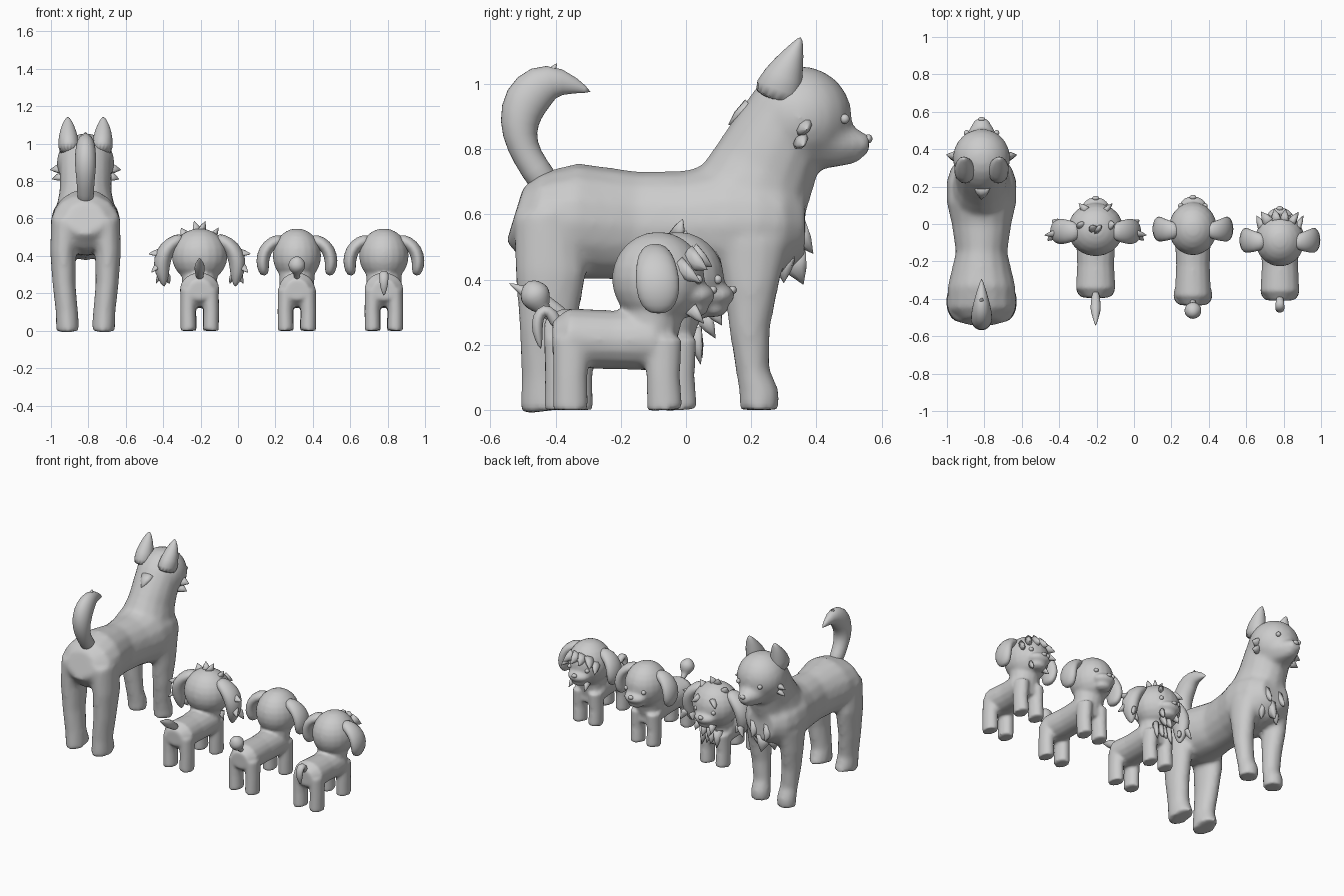
import bpy, bmesh, math
from mathutils import Vector, Matrix

X, Y = Vector((1, 0, 0)), Vector((0, 1, 0))


def tube(bm, pts, m=1, side=X, n=16):
    """Loft ellipses (x, y, z, radius along side, radius across) along a path."""
    c = [Vector((p[0] * m, p[1], p[2])) for p in pts]
    rings = []
    for i, p in enumerate(pts):
        t = (c[min(i + 1, len(c) - 1)] - c[max(i - 1, 0)]).normalized()
        u = (side - t * side.dot(t)).normalized()
        w = t.cross(u)
        rings.append([bm.verts.new(c[i] + u * p[3] * math.cos(a) + w * p[4] * math.sin(a))
                      for a in (2 * math.pi * k / n for k in range(n))])
    for r, s in zip(rings, rings[1:]):
        for k in range(n):
            bm.faces.new((r[k], r[(k + 1) % n], s[(k + 1) % n], s[k]))
    bm.faces.new(rings[0][::-1])
    bm.faces.new(rings[-1])


def ball(bm, c, r):
    bmesh.ops.create_uvsphere(bm, u_segments=20, v_segments=12, radius=1,
                              matrix=Matrix.Translation(c) @ Matrix.Diagonal((*r, 1)))


def tuft(bm, base, tip, r, m=1):
    """Flattened pointed lock of fur."""
    b, t = Vector(base), Vector(tip)
    mid = b.lerp(t, 0.55)
    tube(bm, [(*b, r, r * .6), (*mid, r * .6, r * .4), (*t, .001, .001)], m, Vector((.5, .6, .6)), 8)


def make(name, bm, loc, voxel=0, subsurf=0):
    bmesh.ops.recalc_face_normals(bm, faces=bm.faces)
    for f in bm.faces:
        f.smooth = True
    me = bpy.data.meshes.new(name)
    bm.to_mesh(me)
    bm.free()
    ob = bpy.data.objects.new(name, me)
    bpy.context.collection.objects.link(ob)
    ob.location = loc
    if voxel:
        r = ob.modifiers.new("blend", 'REMESH')
        r.mode, r.voxel_size, r.use_smooth_shade = 'VOXEL', voxel, True
        s = ob.modifiers.new("soften", 'SMOOTH')
        s.factor, s.iterations = .5, 9
    if subsurf:
        ob.modifiers.new("round", 'SUBSURF').levels = subsurf
        ob.modifiers["round"].render_levels = subsurf
    return ob


def big_dog():
    loc = (-.815, 0, 0)
    # torso, neck, head, muzzle and legs blended together
    bm = bmesh.new()
    tube(bm, [(0, y, z, a, b) for y, z, a, b in (
        (-.525, .6, .1, .09), (-.46, .58, .18, .15), (-.34, .58, .183, .178), (-.15, .565, .138, .167),
        (0, .565, .16, .17), (.12, .57, .188, .195), (.22, .57, .188, .18), (.3, .57, .165, .16),
        (.365, .57, .1, .1))])
    tube(bm, [(0, .17, .6, .17, .19), (0, .24, .74, .14, .165), (0, .29, .85, .14, .145), (0, .33, .93, .14, .13)])
    ball(bm, (0, .35, .9), (.155, .16, .155))
    tube(bm, [(0, .4, .84, .12, .1), (0, .5, .815, .07, .055), (0, .562, .815, .035, .03)])
    tube(bm, [(0, .38, .8, .1, .07), (0, .47, .775, .06, .03), (0, .535, .775, .03, .015)])
    for m in (1, -1):
        tube(bm, [(.1, -.42, .6, .085, .11), (.12, -.415, .42, .07, .11), (.115, -.425, .25, .062, .088),
                  (.1, -.43, .1, .06, .075), (.095, -.415, .0, .063, .095)], m)
        tube(bm, [(.11, .2, .52, .078, .12), (.12, .2, .38, .066, .085), (.112, .195, .25, .06, .064),
                  (.1, .205, .12, .056, .052), (.097, .225, .05, .06, .062), (.097, .225, .0, .06, .062)], m)
    make("big_dog_body", bm, loc, .014)
    # upright ears
    bm = bmesh.new()
    for m in (1, -1):
        tube(bm, [(.085, .27, .94, .065, .09), (.093, .3, 1.03, .055, .062), (.095, .335, 1.1, .035, .03),
                  (.095, .353, 1.145, .006, .005)], m)
    make("big_dog_ears", bm, loc, 0, 1)
    # curled tail
    bm = bmesh.new()
    tube(bm, [(0, -.42, .68, .045, .05), (0, -.465, .74, .045, .045), (0, -.505, .81, .05, .048),
              (0, -.515, .88, .058, .062), (0, -.495, .95, .058, .074), (0, -.445, 1.0, .05, .07),
              (0, -.385, 1.015, .035, .045), (0, -.29, .975, .003, .003)])
    tuft(bm, (0, -.44, 1.0), (0, -.395, 1.065), .04)
    make("big_dog_tail", bm, loc, 0, 1)
    # fur locks on cheeks, nape and chest
    bm = bmesh.new()
    for m in (1, -1):
        tuft(bm, (.12, .36, .87), (.19, .37, .86), .04, m)
        tuft(bm, (.12, .35, .83), (.18, .36, .81), .035, m)
        tuft(bm, (.05, .33, .56), (.05, .39, .48), .05, m)
        tuft(bm, (.05, .3, .48), (.06, .3, .39), .05, m)
    for b, t, r in (((0, .2, .93), (0, .13, .875), .05), ((0, .17, .82), (0, .09, .785), .05),
                    ((0, .32, .48), (0, .36, .385), .06)):
        tuft(bm, b, t, r)
    make("big_dog_fur_locks", bm, loc)
    # eyes and nose
    bm = bmesh.new()
    for m in (1, -1):
        ball(bm, (m * .08, .487, .893), (.015,) * 3)
    ball(bm, (0, .56, .832), (.02, .012, .014))
    make("big_dog_eyes_and_nose", bm, loc)


def puppy(name, cx, rump, leg, hy, w, hw, ear, ear_locks, locks, tail):
    loc = (cx, 0, 0)
    # body, head, muzzle and legs blended together
    bm = bmesh.new()
    tube(bm, [(0, rump - .01, .22, .06, .055), (0, rump + .04, .22, w, .092), (0, -.22, .215, w - .008, .09),
              (0, leg - .03, .215, w, .095), (0, leg + .035, .22, .07, .075)])
    tube(bm, [(0, leg - .04, .2, .09, .08), (0, hy - .01, .36, .1, .1)])
    ball(bm, (0, hy, .402), (hw, .143, .145))
    ball(bm, (0, hy + .115, .352), (.075, .06, .038))
    ball(bm, (0, hy + .105, .31), (.055, .05, .026))
    for m in (1, -1):
        tube(bm, [(.058, rump + .05, .22, .045, .06), (.062, rump + .045, .1, .042, .053),
                  (.06, rump + .045, .0, .043, .055)], m)
        tube(bm, [(.056, leg, .22, .045, .058), (.06, leg, .1, .042, .052), (.058, leg + .005, .0, .043, .055)], m)
    make(name + "_body", bm, loc, .009)
    # floppy ears, with optional locks
    bm = bmesh.new()
    for m in (1, -1):
        tube(bm, [(x, hy + dy, z, a, b) for x, dy, z, a, b in ear], m, Y)
        for b, t in ear_locks:
            tuft(bm, (b[0], hy + b[1], b[2]), (t[0], hy + t[1], t[2]), .035, m)
    make(name + "_ears", bm, loc, 0, 1)
    # fur locks on head and face
    bm = bmesh.new()
    for b, t, r in locks:
        for m in (1, -1):
            tuft(bm, (b[0], hy + b[1], b[2]), (t[0], hy + t[1], t[2]), r, m)
    if locks:
        make(name + "_fur_locks", bm, loc)
    else:
        bm.free()
    # tail
    bm = bmesh.new()
    tube(bm, [(0, *p) for p in tail], n=12)
    make(name + "_tail", bm, loc, 0, 1)
    # eyes and nose
    bm = bmesh.new()
    for m in (1, -1):
        ball(bm, (m * .065, hy + .122, .4), (.014,) * 3)
    ball(bm, (0, hy + .168, .368), (.018, .013, .013))
    make(name + "_eyes_and_nose", bm, loc)


big_dog()

short_ear = [(.07, -.01, .49, .035, .03), (.13, -.01, .475, .055, .035), (.172, -.005, .43, .066, .038),
             (.186, 0, .37, .07, .036), (.178, 0, .32, .055, .03), (.172, 0, .295, .025, .015)]
long_ear = [(.08, -.01, .5, .04, .03), (.15, -.01, .47, .065, .04), (.195, -.01, .41, .072, .05),
            (.205, -.01, .34, .06, .045), (.195, -.01, .28, .04, .03), (.19, -.01, .235, .008, .006)]

# shaggy puppy: spiky ears, beard and chest fur
puppy("shaggy_puppy", -.205, -.385, -.025, -.03, .107, .15, long_ear,
      [((.2, -.02, .42), (.275, -.03, .41)), ((.21, -.02, .36), (.26, -.06, .31)),
       ((.2, .03, .32), (.235, .05, .25)), ((.18, 0, .3), (.16, .02, .25))],
      [((.01, 0, .53), (.03, .02, .585), .03), ((.07, .02, .5), (.1, .03, .55), .035),
       ((.05, .11, .31), (.06, .14, .26), .03), ((.02, .08, .29), (.02, .12, .22), .035),
       ((.05, .05, .25), (.055, .075, .14), .035), ((.01, .05, .24), (.015, .08, .16), .035),
       ((.05, .1, .47), (.09, .14, .44), .03)],
      [(-.36, .28, .02, .02), (-.41, .31, .026, .026), (-.46, .345, .03, .03), (-.49, .36, .02, .02),
       (-.545, .39, .002, .002)])

# puppy with a pompom tail
puppy("pompom_puppy", .315, -.425, -.025, -.025, .098, .13, short_ear, [], [],
      [(-.4, .27, .016, .016), (-.435, .305, .016, .016), (-.445, .32, .034, .034), (-.46, .345, .05, .05),
       (-.472, .37, .045, .045), (-.485, .395, .015, .015)])

# puppy with a fringe and a hanging tail
puppy("fringed_puppy", .78, -.4, -.07, -.085, .105, .133, short_ear, [],
      [((.02, .1, .48), (.03, .165, .44), .04), ((.06, .09, .47), (.1, .15, .43), .04),
       ((.09, .06, .44), (.125, .13, .39), .035), ((.05, .1, .31), (.06, .14, .265), .025)],
      [(-.39, .25, .018, .018), (-.41, .295, .022, .022), (-.435, .31, .025, .022), (-.456, .285, .025, .02),
       (-.458, .24, .024, .018), (-.445, .185, .004, .004)])
